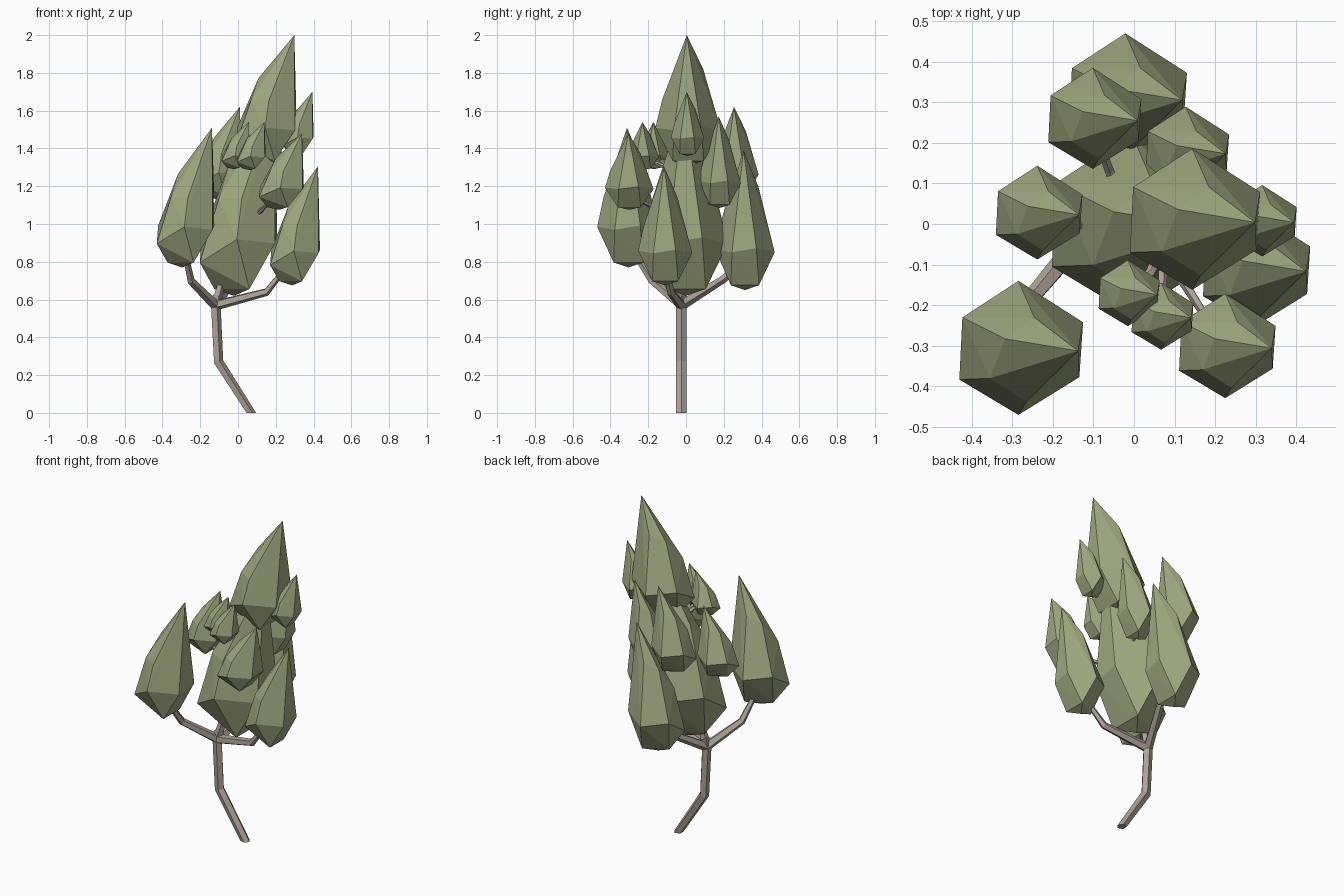
import bpy, bmesh, math
from mathutils import Vector

cube = bpy.data.objects.get("Cube")
if cube:
    bpy.data.objects.remove(cube, do_unlink=True)


def make_material(name, rgb):
    mat = bpy.data.materials.new(name)
    mat.use_nodes = True
    mat.diffuse_color = (*rgb, 1)
    mat.node_tree.nodes["Principled BSDF"].inputs["Base Color"].default_value = (*rgb, 1)
    return mat


leaf_green = make_material("leaf_green", (0.36, 0.4, 0.22))
bark_grey = make_material("bark_grey", (0.42, 0.365, 0.31))


def finish(name, bm, mat):
    bmesh.ops.recalc_face_normals(bm, faces=bm.faces)
    mesh = bpy.data.meshes.new(name)
    bm.to_mesh(mesh)
    bm.free()
    mesh.materials.append(mat)
    obj = bpy.data.objects.new(name, mesh)
    bpy.context.collection.objects.link(obj)
    return obj


# Leaf clump: faceted bud with a six-cornered waist and a tip leaning to +x
CLUMP = [
    (0.95, -0.05, 1), (-0.25, 0.15, 0.67), (-0.5, -0.5, 0.5),       # tip and shoulders
    (0.23, 0.5, 0.74), (0.1, -0.88, 0.5),
    (1.03, 0.42, 0.3), (-0.03, 1.1, 0.27), (-0.95, 0.5, 0.3),       # waist
    (-1, -0.52, 0.17), (-0.03, -1.1, 0.29), (0.97, -0.48, 0.27),
    (-0.62, 0, 0.035), (0.3, 0.52, 0.035), (0.3, -0.52, 0.035),     # underside
    (-0.1, 0, 0),
]


def leaf_clump(name, x, y, radius, bottom, top):
    bm = bmesh.new()
    for px, py, pz in CLUMP:
        bm.verts.new((x + px * radius, y + py * radius, bottom + pz * (top - bottom)))
    hull = bmesh.ops.convex_hull(bm, input=bm.verts[:])
    loose = [v for v in hull["geom_interior"] if isinstance(v, bmesh.types.BMVert)]
    bmesh.ops.delete(bm, geom=loose, context='VERTS')
    return finish(name, bm, leaf_green)


# Limb: five-sided tapered tube through a few points
def limb(name, path, start, end, flat_base=False):
    path = [Vector(p) for p in path]
    bm = bmesh.new()
    rings = []
    last = len(path) - 1
    for i, p in enumerate(path):
        way = path[min(i + 1, last)] - path[max(i - 1, 0)]
        if flat_base and i == 0:
            way = Vector((0, 0, 1))
        turn = Vector((0, 0, 1)).rotation_difference(way.normalized())
        r = start + (end - start) * i / last
        rings.append([bm.verts.new(p + turn @ Vector((r * math.cos(k * math.tau / 5),
                      r * math.sin(k * math.tau / 5), 0))) for k in range(5)])
    for low, high in zip(rings, rings[1:]):
        for k in range(5):
            n = (k + 1) % 5
            bm.faces.new((low[k], low[n], high[n], high[k]))
    bm.faces.new(rings[0][::-1])
    bm.faces.new(rings[-1])
    return finish(name, bm, bark_grey)


# Foliage
for clump in [
    ("leaf_clump_front_right", -0.28, -0.305, 0.15, 0.77, 1.51),
    ("leaf_clump_centre", 0.0, 0.0, 0.202, 0.62, 1.65),
    ("leaf_clump_top", 0.148, 0.012, 0.158, 1.31, 2.0),
    ("leaf_clump_left", 0.3, -0.11, 0.13, 0.675, 1.305),
    ("leaf_clump_front_left", 0.228, -0.3, 0.117, 1.075, 1.48),
    ("leaf_clump_small_upper", -0.013, -0.17, 0.074, 1.29, 1.54),
    ("leaf_clump_small_lower", 0.069, -0.227, 0.075, 1.285, 1.54),
    ("leaf_clump_upper_left", 0.318, 0.008, 0.08, 1.36, 1.7),
    ("leaf_clump_back_left", 0.13, 0.178, 0.101, 1.085, 1.57),
    ("leaf_clump_back_right", -0.098, 0.26, 0.113, 1.13, 1.62),
    ("leaf_clump_right", -0.235, 0.028, 0.105, 1.05, 1.45),
    ("leaf_clump_back", -0.017, 0.312, 0.143, 0.65, 1.39),
]:
    leaf_clump(*clump)

# Trunk and main branches
fork = (-0.12, -0.025, 0.57)
limb("trunk", [(0.068, -0.025, 0), (-0.105, -0.025, 0.27), fork, (-0.11, -0.02, 0.62)],
     0.028, 0.028, flat_base=True)
for name, path in {
    "branch_front_right": [fork, (-0.25, -0.18, 0.7), (-0.28, -0.27, 0.84)],
    "branch_left": [fork, (0.15, -0.08, 0.64), (0.23, -0.1, 0.74)],
    "branch_back": [fork, (-0.02, 0.2, 0.71), (-0.01, 0.28, 0.78)],
    "branch_centre": [fork, (-0.09, -0.02, 0.68), (-0.02, 0, 0.85)],
}.items():
    limb(name, path, 0.028, 0.015)

# Twigs reaching the upper clumps
for name, path in {
    "twig_right": [(0, 0, 0.95), (-0.11, -0.01, 1.06), (-0.22, 0.03, 1.13)],
    "twig_back_right": [(0, 0, 1.05), (-0.06, 0.13, 1.12), (-0.1, 0.24, 1.22)],
    "twig_back_left": [(0.03, 0, 1.0), (0.13, 0.16, 1.15)],
    "twig_front_left": [(0.05, -0.03, 1.0), (0.14, -0.17, 1.09), (0.21, -0.28, 1.14)],
    "twig_small_upper": [(0.08, -0.04, 1.27), (0.04, -0.12, 1.33), (-0.01, -0.17, 1.36)],
    "twig_small_lower": [(0.08, -0.04, 1.27), (0.07, -0.13, 1.31), (0.07, -0.22, 1.35)],
}.items():
    limb(name, path, 0.015, 0.009)
